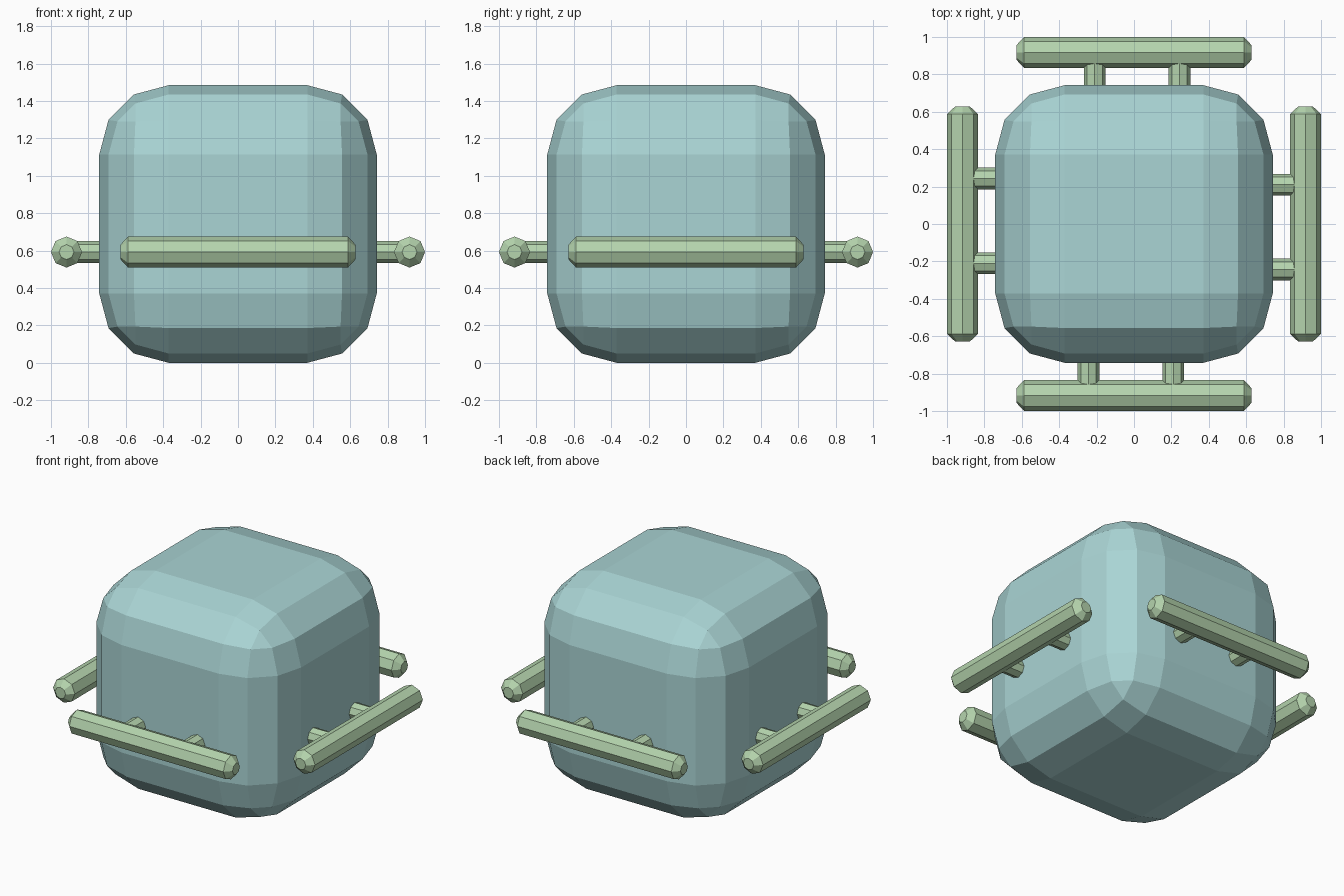
import bpy, math
from mathutils import Matrix

if "Cube" in bpy.data.objects:
    bpy.data.objects.remove(bpy.data.objects["Cube"])


def material(name, color):
    m = bpy.data.materials.new(name)
    m.diffuse_color = color
    m.use_nodes = True
    m.node_tree.nodes["Principled BSDF"].inputs["Base Color"].default_value = m.diffuse_color
    return m


BLUE = material("pale_teal", (0.40, 0.66, 0.66, 1))
GREEN = material("pale_green", (0.46, 0.66, 0.42, 1))
RAIL_Z, RAIL_Y = 0.592, -0.917


def finish(name, mat, matrix):
    ob = bpy.context.object
    ob.name = name
    ob.data.materials.append(mat)
    ob.data.transform(matrix)
    return ob


def rod(name, radius, length, matrix):
    bpy.ops.mesh.primitive_cylinder_add(vertices=8, radius=radius, depth=length)
    return finish(name, GREEN, matrix)


# Rounded cube body
bpy.ops.mesh.primitive_cube_add(size=1.484)
body = finish("body", BLUE, Matrix.Translation((0, 0, 0.742)))
bev = body.modifiers.new("rounding", 'BEVEL')
bev.width, bev.segments = 0.371, 3

# One rail with two posts on each side
for i, side in enumerate(("front", "right", "back", "left")):
    turn = Matrix.Rotation(i * math.pi / 2, 4, 'Z')
    rail = rod(side + "_rail", 0.083, 1.256,
               turn @ Matrix.Translation((0, RAIL_Y, RAIL_Z)) @ Matrix.Rotation(math.pi / 2, 4, 'Y'))
    bev = rail.modifiers.new("end_chamfer", 'BEVEL')
    bev.width, bev.segments = 0.04, 1
    bev.limit_method, bev.angle_limit = 'ANGLE', math.radians(60)
    for j, x in enumerate((-0.243, 0.21)):
        rod(f"{side}_post_{j + 1}", 0.058, 0.26,
            turn @ Matrix.Translation((x, -0.79, RAIL_Z)) @ Matrix.Rotation(math.pi / 2, 4, 'X'))
